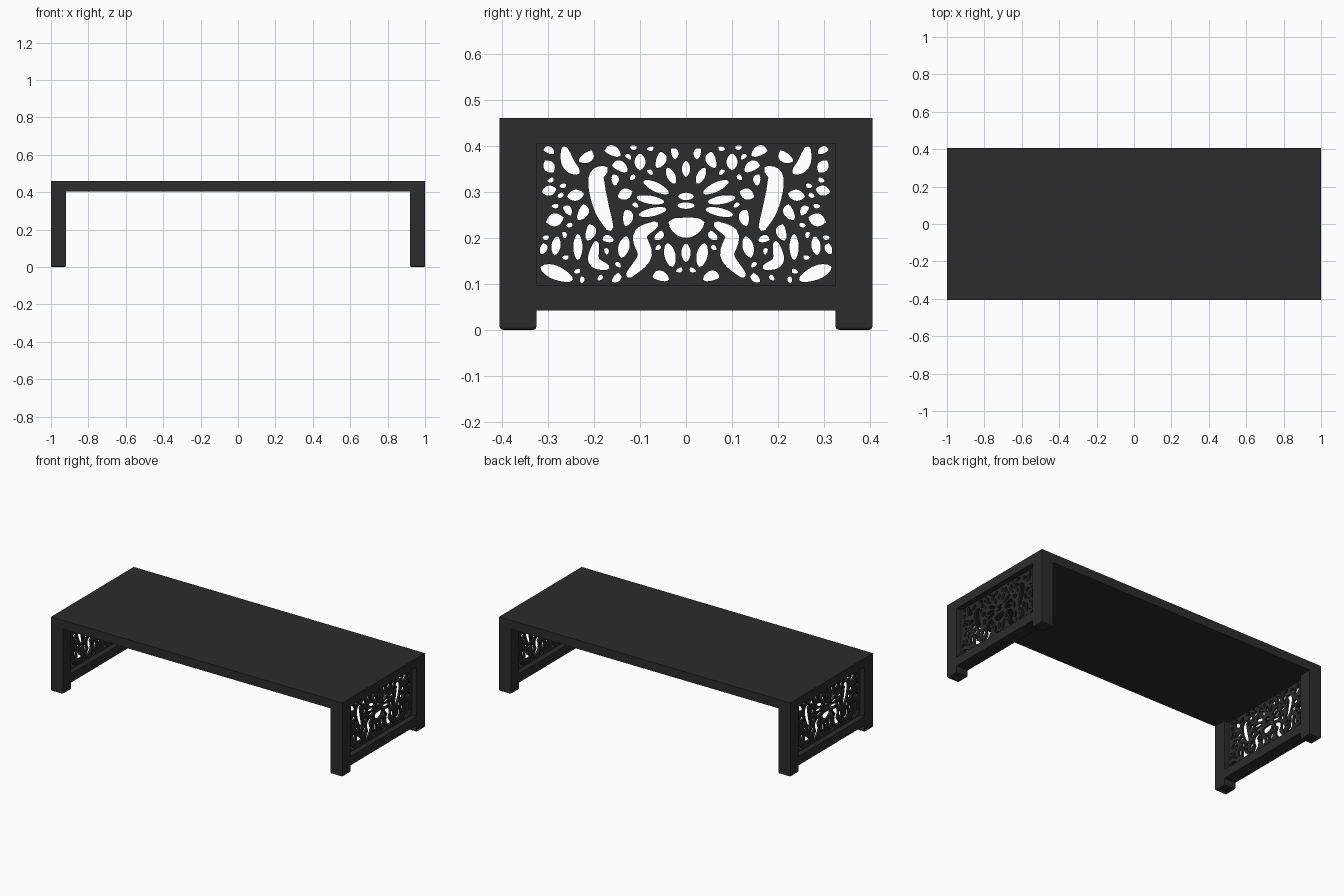
import bpy, bmesh, math, random
from mathutils import Vector, Matrix

if "Cube" in bpy.data.objects:
    bpy.data.objects.remove(bpy.data.objects["Cube"])

random.seed(7)
black = bpy.data.materials.new("charcoal_black")
black.diffuse_color = (0.025, 0.025, 0.025, 1)
black.use_nodes = True
black.node_tree.nodes["Principled BSDF"].inputs["Base Color"].default_value = black.diffuse_color


def box(name, lo, hi, foot_bevel=0.0):
    bm = bmesh.new()
    bmesh.ops.create_cube(bm, size=1)
    for v in bm.verts:
        v.co = Vector([(a + b) / 2 + c * (b - a) for a, b, c in zip(lo, hi, v.co)])
    if foot_bevel:
        edges = [e for e in bm.edges if all(abs(v.co.z - lo[2]) < 1e-5 for v in e.verts)]
        bmesh.ops.bevel(bm, geom=edges, offset=foot_bevel, segments=2, profile=0.5, affect='EDGES')
    me = bpy.data.meshes.new(name)
    bm.to_mesh(me)
    bm.free()
    me.materials.append(black)
    ob = bpy.data.objects.new(name, me)
    bpy.context.collection.objects.link(ob)
    return ob


# Main sizes
HY, Y_IN, X_IN = 0.405, 0.325, 0.92
Z_TOP, Z_SLAB, Z_RAIL0, Z_RAIL1 = 0.46, 0.405, 0.042, 0.097

box("table_top", (-1, -HY, Z_SLAB), (1, HY, Z_TOP))

# Legs and lower rails
for sx, side in ((-1, "left"), (1, "right")):
    x0, x1 = sorted((sx * X_IN, sx))
    for sy, end in ((-1, "front"), (1, "back")):
        y0, y1 = sorted((sy * Y_IN, sy * HY))
        box(f"{side}_{end}_leg", (x0, y0, 0), (x1, y1, Z_SLAB), 0.007)
    box(f"{side}_lower_rail", (x0, -Y_IN, Z_RAIL0), (x1, Y_IN, Z_RAIL1))

# Fretwork cut-outs: half width and centre line (y, z), mirrored in y
centre_cuts = [
    (.022, [(-.032, .232), (0, .222), (.034, .232)]),
    (.007, [(-.017, .27), (.017, .27)]),
    (.008, [(-.015, .29), (.015, .29)]),
    (.009, [(0, .335), (0, .365)]),
    (.009, [(.025, .32), (.04, .35)]),
    (.010, [(.04, .298), (.09, .322)]),
    (.009, [(.05, .278), (.105, .287)]),
    (.009, [(.045, .262), (.10, .25)]),
    (.016, [(.065, .23), (.10, .205), (.09, .16), (.125, .118)]),
    (.012, [(.04, .185), (.03, .14)]),
    (.010, [(0, .185), (0, .15)]),
]
side_cuts = [
    (.018, [(.175, .35), (.195, .33), (.185, .27), (.165, .22)]),
    (.014, [(.265, .395), (.255, .36), (.235, .342)]),
    (.015, [(.312, .135), (.285, .125), (.25, .11)]),
    (.010, [(.235, .205), (.235, .155)]),
    (.012, [(.195, .19), (.20, .15), (.17, .135)]),
    (.014, [(.30, .235), (.27, .243)]),
    (.011, [(.31, .30), (.285, .305)]),
    (.012, [(.10, .35), (.10, .38)]),
    (.010, [(.14, .33), (.12, .36)]),
    (.012, [(.145, .29), (.12, .30)]),
    (.012, [(.255, .29), (.225, .295)]),
    (.012, [(.29, .345), (.305, .365)]),
    (.012, [(.13, .20), (.14, .16)]),
    (.010, [(.28, .20), (.285, .165)]),
]

N = 14
discs, outlines = [], []


def smooth_line(pts):
    p = [Vector(q) for q in pts]
    p = [2 * p[0] - p[1]] + p + [2 * p[-1] - p[-2]]
    segs, out = len(p) - 3, []
    for i in range(N + 1):
        u = i / N * segs
        k = min(int(u), segs - 1)
        t = u - k
        a, b, c, d = p[k:k + 4]
        out.append(0.5 * (2 * b + (c - a) * t + (2 * a - 5 * b + 4 * c - d) * t * t
                          + (3 * b - a - 3 * c + d) * t ** 3))
    return out


def add_cut(w, pts, gap=0.004):
    """Add a leaf-shaped hole if it clears the border and the other holes."""
    line = smooth_line(pts)
    rad = [w * math.sin(math.pi * (0.08 + 0.84 * i / N)) ** 0.6 for i in range(N + 1)]
    for c, r in zip(line, rad):
        if abs(c.x) + r > Y_IN - .003 or c.y - r < Z_RAIL1 + .003 or c.y + r > Z_SLAB - .003:
            return
        if any((c - q).length < r + s + gap for q, s in discs):
            return
    left, right = [], []
    for i, (c, r) in enumerate(zip(line, rad)):
        t = (line[min(i + 1, N)] - line[max(i - 1, 0)]).normalized()
        n = Vector((-t.y, t.x))
        left.append(c + n * r)
        right.append(c - n * r)
    t0 = (line[0] - line[1]).normalized() * rad[0] * 0.7
    t1 = (line[-1] - line[-2]).normalized() * rad[-1] * 0.7
    outlines.append(left + [line[-1] + t1] + right[::-1] + [line[0] + t0])
    discs.extend(zip(line, rad))


def add_pair(w, pts, gap=0.004):
    add_cut(w, pts, gap)
    add_cut(w, [(-y, z) for y, z in pts], gap)


for w, pts in centre_cuts + side_cuts:
    add_pair(w, pts)

# Smaller leaves fill the gaps between the main cut-outs
for w, length, tries in ((.011, .03, 300), (.008, .02, 500), (.005, .012, 600)):
    for _ in range(tries):
        y, z = random.uniform(.01, Y_IN), random.uniform(Z_RAIL1, Z_SLAB)
        a = random.uniform(0, math.pi)
        d = Vector((math.cos(a), math.sin(a))) * length / 2
        add_pair(w, [(y - d.x, z - d.y), (y + d.x * .2 - d.y * .3, z + d.y * .2 + d.x * .3),
                     (y + d.x, z + d.y)], 0.006)

# Fretwork panel as a filled flat curve, given thickness and stood upright
cu = bpy.data.curves.new("fretwork_profile", 'CURVE')
cu.dimensions, cu.fill_mode, cu.extrude = '2D', 'BOTH', 0.006
rim = [(-Y_IN, Z_RAIL1), (Y_IN, Z_RAIL1), (Y_IN, Z_SLAB), (-Y_IN, Z_SLAB)]
for loop in [rim] + outlines:
    sp = cu.splines.new('POLY')
    sp.points.add(len(loop) - 1)
    for pt, q in zip(sp.points, loop):
        pt.co = (q[0], q[1], 0, 1)
    sp.use_cyclic_u = True
tmp = bpy.data.objects.new("fretwork_profile", cu)
bpy.context.collection.objects.link(tmp)
panel = bpy.data.meshes.new_from_object(tmp.evaluated_get(bpy.context.evaluated_depsgraph_get()))
bpy.data.objects.remove(tmp)
panel.transform(Matrix(((0, 0, 1, 0), (1, 0, 0, 0), (0, 1, 0, 0), (0, 0, 0, 1))))
panel.materials.clear()
panel.materials.append(black)
for sx, side in ((-1, "left"), (1, "right")):
    ob = bpy.data.objects.new(f"{side}_fretwork_panel", panel)
    ob.location.x = sx * 0.96
    bpy.context.collection.objects.link(ob)
